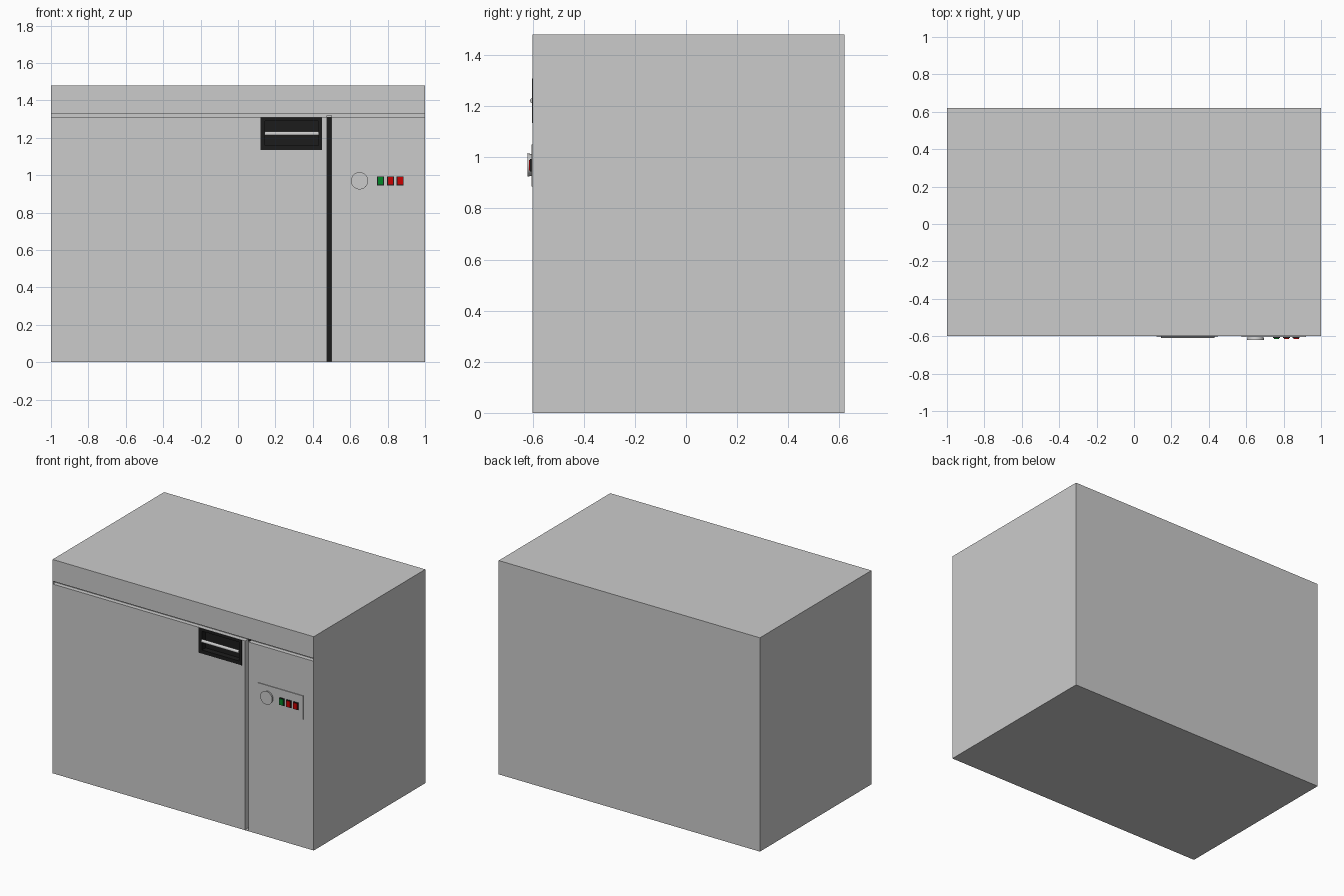
import bpy, bmesh, math
from mathutils import Matrix

if "Cube" in bpy.data.objects:
    bpy.data.objects.remove(bpy.data.objects["Cube"])


def material(name, rgb):
    m = bpy.data.materials.new(name)
    m.diffuse_color = (*rgb, 1)
    m.use_nodes = True
    m.node_tree.nodes["Principled BSDF"].inputs["Base Color"].default_value = m.diffuse_color
    return m


BLACK = material("black", (0.012, 0.012, 0.012))
GREEN = material("green", (0.0, 0.25, 0.02))
RED = material("red", (0.6, 0.0, 0.0))


def finish(name, bm, mat=None):
    bmesh.ops.recalc_face_normals(bm, faces=bm.faces)
    me = bpy.data.meshes.new(name)
    bm.to_mesh(me)
    bm.free()
    ob = bpy.data.objects.new(name, me)
    bpy.context.collection.objects.link(ob)
    if mat:
        me.materials.append(mat)
    return ob


def box(name, x, y, z, mat=None):
    bm = bmesh.new()
    bmesh.ops.create_cube(bm, size=1)
    for v in bm.verts:
        for i, (a, b) in enumerate((x, y, z)):
            v.co[i] = a if v.co[i] < 0 else b
    return finish(name, bm, mat)


def cylinder(name, centre, r1, r2, length, axis, sides=32):
    bm = bmesh.new()
    turn = Matrix.Rotation(math.pi / 2, 4, axis)
    bmesh.ops.create_cone(bm, cap_ends=True, segments=sides, radius1=r1, radius2=r2,
                          depth=length, matrix=Matrix.Translation(centre) @ turn)
    ob = finish(name, bm)
    bpy.context.view_layer.objects.active = ob
    ob.select_set(True)
    bpy.ops.object.shade_smooth_by_angle(angle=math.radians(35))
    ob.select_set(False)
    return ob


FRONT = -0.6

# Cabinet with the worktop groove, door gap and handle pocket cut into its front
cabinet = box("cabinet", (-1, 1), (FRONT, 0.62), (0, 1.48))
cuts = [((-0.997, 0.997), (-0.7, -0.57), (1.31, 1.33)),
        ((0.475, 0.50), (-0.7, -0.56), (0.003, 1.32)),
        ((0.143, 0.432), (-0.7, -0.56), (1.158, 1.292))]
for i, c in enumerate(cuts):
    cutter = box(f"cutter_{i}", *c)
    cutter.hide_render = True
    mod = cabinet.modifiers.new("cut", 'BOOLEAN')
    mod.operation, mod.solver, mod.object = 'DIFFERENCE', 'EXACT', cutter
    bpy.context.view_layer.objects.active = cabinet
    bpy.ops.object.modifier_apply(modifier=mod.name)
    bpy.data.objects.remove(cutter)

# Black seal at the back of the door gap
box("door_seal", (0.475, 0.50), (-0.565, -0.559), (0.003, 1.31), BLACK)

# Black handle surround: flat rim, side walls and back of the pocket
bm = bmesh.new()
rings = []
for x0, x1, z0, z1, y in ((0.12, 0.45, 1.135, 1.309, FRONT),
                          (0.12, 0.45, 1.135, 1.309, FRONT - 0.002),
                          (0.145, 0.43, 1.16, 1.29, FRONT - 0.002),
                          (0.145, 0.43, 1.16, 1.29, -0.562)):
    rings.append([bm.verts.new(p) for p in
                  ((x0, y, z0), (x1, y, z0), (x1, y, z1), (x0, y, z1))])
for a, b in zip(rings, rings[1:]):
    for i in range(4):
        j = (i + 1) % 4
        bm.faces.new((a[i], a[j], b[j], b[i]))
bm.faces.new(rings[-1])
liner = finish("handle_pocket", bm, BLACK)
if liner.data.polygons[-1].normal.y > 0:
    liner.data.flip_normals()

# Handle bar
cylinder("handle_bar", (0.2875, -0.599, 1.222), 0.011, 0.011, 0.285, 'Y', 24)

# Control plate
box("control_plate", (0.575, 0.92), (-0.605, -0.599), (0.885, 1.05))

# Thermostat knob, slightly tapered towards the front
cylinder("thermostat_knob", (0.65, -0.611, 0.97), 0.042, 0.046, 0.018, 'X', 40)

# Rocker switches with black frames
for i, (x, mat) in enumerate(((0.762, GREEN), (0.815, RED), (0.867, RED))):
    box(f"switch_frame_{i}", (x - 0.019, x + 0.019), (-0.61, -0.604), (0.944, 0.994), BLACK)
    box(f"switch_{i}", (x - 0.014, x + 0.014), (-0.614, -0.604), (0.949, 0.989), mat)
